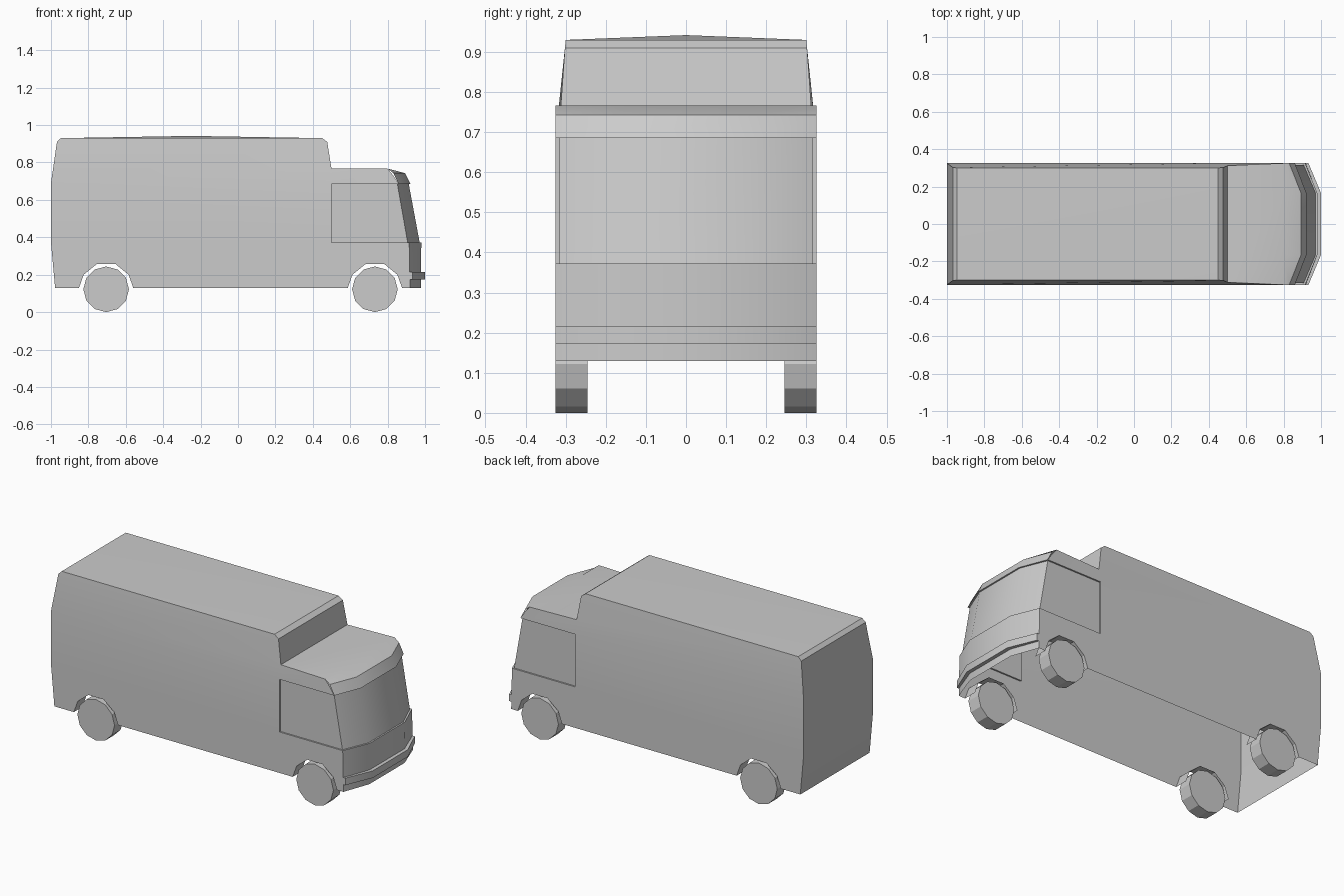
import bpy, bmesh, math

if "Cube" in bpy.data.objects:
    bpy.data.objects.remove(bpy.data.objects["Cube"])

W = 0.325            # half width of the body
AXLES = (-0.705, 0.732)
R = 0.122            # wheel radius


class Shell:
    """Collects faces, mirrors them across y, welds them into one object."""

    def __init__(self):
        self.bm = bmesh.new()

    def face(self, pts):
        self.bm.faces.new([self.bm.verts.new(p) for p in pts])

    def pair(self, pts):
        self.face(pts)
        self.face([(x, -y, z) for x, y, z in reversed(pts)])

    def span(self, a, b):
        """Quad across the full width between two edge points."""
        self.face([a, (a[0], -a[1], a[2]), (b[0], -b[1], b[2]), b])

    def nose(self, rows):
        """Wrapped front: rows of (z, side x, centre x, half width)."""
        for (z0, s0, c0, w0), (z1, s1, c1, w1) in zip(rows, rows[1:]):
            self.pair([(s0, w0, z0), (c0, 0.165, z0), (c1, 0.165, z1), (s1, w1, z1)])
            self.span((c0, 0.165, z0), (c1, 0.165, z1))

    def finish(self, name, angle=30):
        bm = self.bm
        bmesh.ops.remove_doubles(bm, verts=bm.verts, dist=0.0005)
        bmesh.ops.dissolve_degenerate(bm, edges=bm.edges, dist=0.0002)
        bmesh.ops.recalc_face_normals(bm, faces=bm.faces)
        me = bpy.data.meshes.new(name)
        bm.to_mesh(me)
        bm.free()
        ob = bpy.data.objects.new(name, me)
        bpy.context.collection.objects.link(ob)
        bpy.ops.object.select_all(action='DESELECT')
        ob.select_set(True)
        bpy.context.view_layer.objects.active = ob
        bpy.ops.object.shade_smooth_by_angle(angle=math.radians(angle))
        return ob


body = Shell()

# lower sides with wheel arch cut-outs
ARCH = [(-0.145, 0.13), (-0.12, 0.2), (-0.05, 0.257), (0.05, 0.257), (0.12, 0.2), (0.145, 0.13)]
arches = [[(cx + dx, z) for dx, z in ARCH] for cx in AXLES]
low = [(-1, 0.373), (-0.978, 0.13)] + arches[0] + arches[1] + [(0.92, 0.13), (0.915, 0.373), (0.5, 0.373)]
body.pair([(x, W, z) for x, z in low])

# wheel arch liners
for arch in arches:
    for (x0, z0), (x1, z1) in zip(arch, arch[1:]):
        body.pair([(x0, W, z0), (x1, W, z1), (x1, 0.245, z1), (x0, 0.245, z0)])

# cargo box: rear edge, front edge, and half width going up
rear = [(-1, W, 0.373), (-1, W, 0.69), (-0.968, 0.302, 0.91), (-0.947, 0.3, 0.93)]
body.pair([rear[0], (0.5, W, 0.373), (0.5, W, 0.685), rear[1]])
body.pair([rear[1], (0.5, W, 0.685), (0.5, 0.312, 0.767), (0.477, 0.302, 0.91), rear[2]])
body.pair([rear[2], (0.477, 0.302, 0.91), (0.45, 0.3, 0.93), rear[3]])
rear_wall = [(-0.978, W, 0.13)] + rear
box_front = [(0.5, 0.312, 0.767), (0.477, 0.302, 0.91), (0.45, 0.3, 0.93)]
for line in (rear_wall, box_front):
    for a, b in zip(line, line[1:]):
        body.span(a, b)

# slightly crowned roof
peak = (-0.25, 0, 0.942)
r0, r1 = rear[3], box_front[2]
body.pair([r0, r1, peak])
for x, y, z in (r0, r1):
    body.face([(x, y, z), (x, -y, z), peak])

# cab roof and the side panel above the window
body.face([(0.5, 0.312, 0.767), (0.5, -0.312, 0.767), (0.8, -W, 0.767), (0.8, -0.165, 0.767),
           (0.8, 0.165, 0.767), (0.8, W, 0.767)])
body.pair([(0.5, W, 0.685), (0.86, W, 0.685), (0.83, W, 0.73), (0.8, W, 0.767), (0.5, 0.312, 0.767)])

# cab front with recessed glass band
WI = W - 0.009
body.nose([(0.767, 0.8, 0.8, W), (0.743, 0.83, 0.893, W), (0.685, 0.86, 0.922, W),
           (0.685, 0.852, 0.913, WI), (0.373, 0.907, 0.971, WI), (0.373, 0.915, 0.98, W),
           (0.13, 0.92, 0.978, W)])

# recessed side windows with their reveals
g = [(0.5, 0.373), (0.907, 0.373), (0.852, 0.685), (0.5, 0.685)]
o = [(0.5, 0.373), (0.915, 0.373), (0.86, 0.685), (0.5, 0.685)]
body.pair([(x, WI, z) for x, z in g])
for i, j in ((0, 1), (2, 3), (3, 0)):
    body.pair([(o[i][0], W, o[i][1]), (o[j][0], W, o[j][1]),
               (g[j][0], WI, g[j][1]), (g[i][0], WI, g[i][1])])
body.finish("van_body", 25)

# front bumper
bumper = Shell()
bumper.nose([(0.215, 0.918, 0.978, W), (0.215, 0.933, 1.0, W), (0.173, 0.933, 1.0, W), (0.173, 0.918, 0.978, W)])
bumper.pair([(0.918, W, 0.173), (0.933, W, 0.173), (0.933, W, 0.215), (0.918, W, 0.215)])
bumper.finish("front_bumper")

# wheels
for axle, x in zip(("rear", "front"), AXLES):
    for side, s in (("left", 1), ("right", -1)):
        bpy.ops.mesh.primitive_cylinder_add(vertices=12, radius=R, depth=0.08,
                                            location=(x, s * 0.285, R), rotation=(math.pi / 2, 0, 0))
        bpy.context.object.name = f"{axle}_{side}_wheel"
